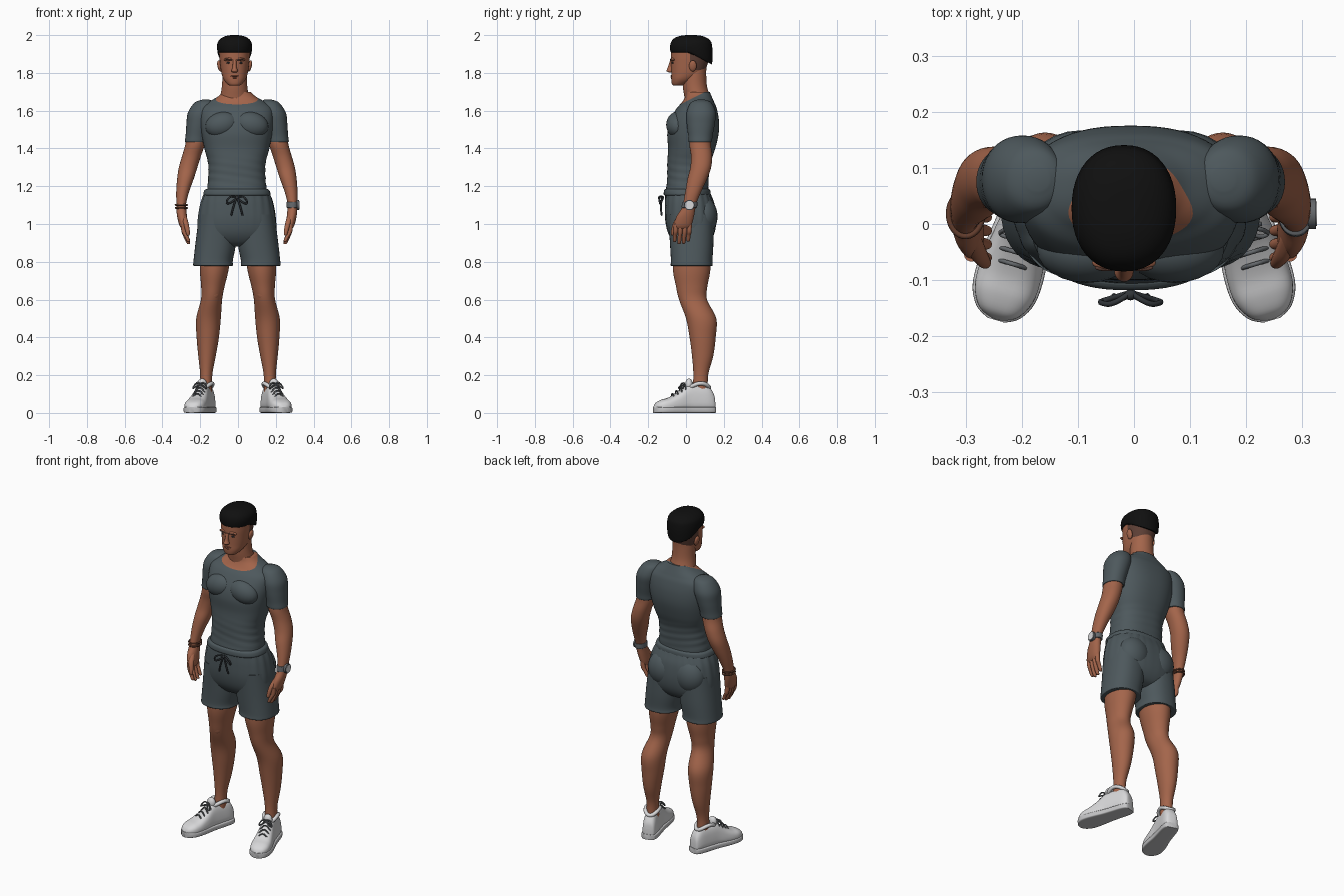
import bpy, bmesh, math
from mathutils import Vector, Matrix

if "Cube" in bpy.data.objects:
    bpy.data.objects.remove(bpy.data.objects["Cube"], do_unlink=True)


def material(name, r, g, b):
    m = bpy.data.materials.new(name)
    m.use_nodes = True
    m.diffuse_color = (r, g, b, 1)
    m.node_tree.nodes["Principled BSDF"].inputs["Base Color"].default_value = (r, g, b, 1)
    return m


CLOTH = material("slate cloth", .075, .098, .108)
SKIN = material("skin", .37, .13, .07)
HAIR = material("black hair", .005, .005, .005)
FADE = material("shaved hair", .11, .05, .036)
WHITE = material("white shoe", .68, .68, .69)
SOLE = material("pale sole", .55, .55, .56)
LACE = material("grey lace", .13, .14, .15)
DARK = material("dark cord", .03, .035, .04)
LIPS = material("lips", .24, .075, .045)
BRAID = material("brown bracelet", .12, .045, .025)

SIDES = ((1, "left"), (-1, "right"))
MID = -.006   # upper body stands slightly off centre
HEAD = -.018


def finish(bm, name, mats, rule=None):
    bmesh.ops.recalc_face_normals(bm, faces=bm.faces[:])
    for f in bm.faces:
        f.smooth = True
        if rule:
            f.material_index = rule(f.calc_center_median())
    me = bpy.data.meshes.new(name)
    bm.to_mesh(me)
    bm.free()
    for m in mats:
        me.materials.append(m)
    me.set_sharp_from_angle(angle=math.radians(50))
    ob = bpy.data.objects.new(name, me)
    bpy.context.collection.objects.link(ob)
    return ob


def spline(rows, steps):
    """Smooth in-between rows through the given rows."""
    out = []
    for i in range(len(rows) - 1):
        a, b = rows[max(i - 1, 0)], rows[i]
        c, d = rows[i + 1], rows[min(i + 2, len(rows) - 1)]
        for k in range(steps):
            t = k / steps
            out.append([(2*q + (r - p)*t + (2*p - 5*q + 4*r - s)*t*t
                         + (3*q - p - 3*r + s)*t**3) / 2 for p, q, r, s in zip(a, b, c, d)])
    return out + [list(rows[-1])]


def loft(name, rows, mats, power=2, place=lambda v: v, sides=40, steps=5, cuts=(), rule=None):
    """Skin over rings given as (x, y, z, radius x, radius y)."""
    bm = bmesh.new()
    rings = []
    for x, y, z, rx, ry in spline(rows, steps):
        ring = []
        for k in range(sides):
            a = math.tau * k / sides
            c, s = math.cos(a), math.sin(a)
            px = math.copysign(abs(c) ** (2 / power), c) * max(rx, .001)
            py = math.copysign(abs(s) ** (2 / power), s) * max(ry, .001)
            ring.append(bm.verts.new(place(Vector((x + px, y + py, z)))))
        rings.append(ring)
    for lo, hi in zip(rings, rings[1:]):
        for k in range(sides):
            n = (k + 1) % sides
            bm.faces.new((lo[k], lo[n], hi[n], hi[k]))
    bm.faces.new(rings[0])
    bm.faces.new(rings[-1])
    for co, no in cuts:
        bmesh.ops.bisect_plane(bm, geom=bm.verts[:] + bm.edges[:] + bm.faces[:],
                               plane_co=co, plane_no=no)
    return finish(bm, name, mats, rule)


def ball(name, loc, size, mat, turn=0):
    bm = bmesh.new()
    bmesh.ops.create_uvsphere(bm, u_segments=24, v_segments=14, radius=1)
    bm.transform(Matrix.Translation(loc) @ Matrix.Rotation(turn, 4, 'Y') @ Matrix.Diagonal((*size, 1)))
    return finish(bm, name, [mat])


def cord(name, points, radius, mat, closed=False):
    cu = bpy.data.curves.new(name, 'CURVE')
    cu.dimensions = '3D'
    cu.bevel_depth = radius
    cu.bevel_resolution = 2
    cu.use_fill_caps = True
    sp = cu.splines.new('NURBS')
    sp.points.add(len(points) - 1)
    for p, co in zip(sp.points, points):
        p.co = (*co, 1)
    sp.order_u = 3
    sp.use_endpoint_u = not closed
    sp.use_cyclic_u = closed
    cu.materials.append(mat)
    ob = bpy.data.objects.new(name, cu)
    bpy.context.collection.objects.link(ob)


def shift(s, offset):
    return lambda v: Vector((s * v.x + offset, v.y, v.z))


# Shirt body, with a slanted neckline and soft folds above the waist
def shirt_folds(v):
    fold = max(0, 1 - abs(v.z - 1.26) / .12)
    k = 1 + .012 * fold * math.sin(v.z * 150 + v.x * 22 + v.y * 9)
    return Vector((v.x * k + MID, v.y * k, v.z))


neck_co, neck_no = Vector((MID, .05, 1.674)), Vector((0, -.5, 1))
loft("shirt", [(0, .005, 1.165, .16, .113), (0, .01, 1.24, .152, .11), (0, .015, 1.32, .152, .114),
               (0, .03, 1.4, .172, .125), (0, .037, 1.48, .187, .136), (0, .045, 1.55, .195, .129),
               (0, .056, 1.61, .19, .107), (0, .064, 1.645, .15, .085), (0, .066, 1.675, .1, .07),
               (0, .063, 1.7, .072, .062)],
     [CLOTH, SKIN], 2.4, shirt_folds, 64, 8, [(neck_co, neck_no)],
     lambda c: int((c - neck_co).dot(neck_no) > 0))

# Shorts: seat, waistband, legs and rounded back
def gathers(offset, s=1):
    def place(v):
        k = 1 + .012 * math.sin(24 * math.atan2(v.y - .02, v.x)) * max(0, min(1, (v.z - .9) * 4))
        return Vector((s * v.x * k + offset, v.y * k, v.z))
    return place


loft("shorts_seat", [(0, .005, 1.175, .163, .117), (0, .012, 1.15, .178, .122), (0, .02, 1.1, .194, .132),
                     (0, .025, 1.02, .207, .135), (0, .028, .95, .205, .122), (0, .03, .9, .18, .09),
                     (0, .03, .88, .12, .05)], [CLOTH], 2.4, gathers(MID), 96)
loft("waistband", [(0, .006, 1.15, .172, .119), (0, .006, 1.158, .178, .124), (0, .006, 1.178, .172, .122),
                   (0, .006, 1.186, .16, .114)], [CLOTH], 2.4, shift(1, MID), 64)
for s, side in SIDES:
    loft(side + "_shorts_leg", [(.1, .025, 1.05, .1, .12), (.112, .03, .9, .107, .115),
                                (.125, .03, .81, .104, .11), (.126, .03, .782, .105, .111),
                                (.126, .03, .778, .098, .104)], [CLOTH], 2.3, shift(s, MID))
    ball(side + "_shorts_back", (s * .088 + MID, .095, 1.04), (.095, .072, .1), CLOTH)
    ball(side + "_chest", (s * .078 + MID, -.045, 1.525), (.09, .06, .068), CLOTH, s * .25)

# Drawstring bow
for s, side in SIDES:
    cord(side + "_bow_loop", [(MID, -.122, 1.142), (MID + s * .03, -.145, 1.152), (MID + s * .058, -.14, 1.12),
                              (MID + s * .045, -.135, 1.1), (MID, -.122, 1.138)], .005, DARK)
    cord(side + "_bow_tail", [(MID, -.122, 1.142), (MID + s * .015, -.14, 1.11), (MID + s * .03, -.128, 1.045)],
         .005, DARK)
ball("bow_knot", (MID, -.126, 1.14), (.011, .01, .01), DARK)

# Arms with sleeves, palms, fingers and thumbs
for s, side in SIDES:
    at = shift(s, MID)
    loft(side + "_sleeve", [(.165, .08, 1.658, .02, .02), (.172, .08, 1.642, .052, .055),
                            (.19, .08, 1.59, .069, .077), (.203, .078, 1.53, .064, .074),
                            (.213, .076, 1.47, .058, .065), (.217, .075, 1.438, .058, .062),
                            (.217, .075, 1.434, .052, .056)], [CLOTH], 2.1, at)
    loft(side + "_arm", [(.215, .075, 1.48, .05, .055), (.222, .075, 1.42, .051, .057),
                         (.24, .082, 1.36, .05, .056), (.258, .078, 1.3, .049, .055),
                         (.272, .06, 1.24, .044, .052), (.287, .038, 1.17, .034, .042),
                         (.294, .02, 1.11, .026, .035), (.294, .012, 1.08, .026, .037),
                         (.29, -.004, 1.04, .026, .046), (.283, -.016, .995, .022, .046),
                         (.279, -.02, .975, .014, .038)], [SKIN], 2.1, at)
    for i in range(4):
        y, drop = .018 - i * .024, .012 * abs(i - 1.6)
        loft(f"{side}_finger_{i + 1}", [(.284, y, 1.0, .013, .013), (.28, y, .96, .013, .012),
                                        (.268, y - .004, .92 + drop, .011, .011),
                                        (.256, y - .006, .893 + drop, .009, .009),
                                        (.254, y - .006, .888 + drop, .003, .003)], [SKIN], 2, at, 14, 4)
    loft(side + "_thumb", [(.283, -.02, 1.05, .014, .016), (.272, -.05, 1.01, .015, .016),
                           (.262, -.066, .97, .012, .012), (.258, -.07, .945, .009, .009),
                           (.257, -.07, .938, .003, .003)], [SKIN], 2, at, 16, 4)

# Watch on the left wrist, bracelet on the right
wrist = Vector((.294 + MID, .018, 1.1))
loft("watch_strap", [(.294, .017, 1.086, .029, .039), (.294, .018, 1.09, .031, .041),
                     (.294, .02, 1.112, .031, .041), (.294, .021, 1.116, .029, .039)],
     [LACE], 2.1, shift(1, MID))
for name, radius, depth, mat in (("watch_case", .027, .014, LACE), ("watch_dial", .022, .018, WHITE)):
    bm = bmesh.new()
    bmesh.ops.create_cone(bm, cap_ends=True, segments=28, radius1=radius, radius2=radius, depth=depth)
    bm.transform(Matrix.Translation(wrist + Vector((.029, 0, 0))) @ Matrix.Rotation(math.pi / 2, 4, 'Y'))
    finish(bm, name, [mat])
for i in range(2):
    cord(f"bracelet_{i + 1}", [(-.294 + MID + .031 * math.cos(a), .018 + .041 * math.sin(a),
                                1.085 + i * .016) for a in [k * math.tau / 14 for k in range(14)]],
         .005, BRAID, True)

# Legs
for s, side in SIDES:
    loft(side + "_leg", [(.115, .03, .92, .08, .095), (.125, .03, .77, .077, .1), (.133, .03, .67, .062, .083),
                         (.14, .037, .6, .056, .074), (.156, .08, .5, .065, .08), (.16, .088, .4, .059, .069),
                         (.164, .088, .3, .046, .056), (.168, .078, .2, .032, .039),
                         (.17, .075, .1, .033, .042)], [SKIN], 2, shift(s, 0))
    ball(side + "_kneecap", (s * .136, -.014, .635), (.04, .03, .045), SKIN)

# Shoes: profile lofted from heel to toe as (length, height, half width)
SHOE = [(0, .06, .018), (.008, .1, .034), (.04, .14, .043), (.1, .145, .045), (.15, .142, .047),
        (.2, .105, .053), (.25, .078, .057), (.29, .066, .053), (.32, .05, .036), (.334, .028, .012)]
for s, side in SIDES:
    heel, toe = Vector((s * .15, .15, 0)), Vector((s * .246, -.172, 0))
    along = (toe - heel).normalized()
    across = Vector((along.y, -along.x, 0))

    def foot(v):
        return heel + along * v.z + across * v.x * (1 - 2.2 * max(0, v.y - .04)) + Vector((0, 0, v.y))

    loft(side + "_shoe", [(0, h / 2 + .004, t, w, h / 2) for t, h, w in SHOE], [WHITE], 2.8, foot)
    loft(side + "_sole", [(0, .016, t * 1.01 - .002, w + .004, .016) for t, h, w in SHOE], [SOLE], 6, foot)
    ball(side + "_tongue", foot(Vector((0, .15, .14))), (.026, .02, .032), WHITE)
    cord(side + "_shoe_collar", [foot(Vector((.052 * math.cos(a), .145 + .012 * math.cos(2 * a),
                                              .085 + .056 * math.sin(a))))
                                 for a in [k * math.tau / 16 for k in range(16)]], .011, WHITE, True)
    for i in range(4):
        t, h = .165 + i * .022, .14 - i * .016
        cord(f"{side}_lace_{i + 1}", [foot(Vector((x * .036, h + .012 - .03 * x * x, t)))
                                      for x in (-1, -.5, 0, .5, 1)], .004, LACE)
    for e in (-1, 1):
        cord(f"{side}_lace_bow_{e + 2}", [foot(Vector((e * x, h, t))) for x, h, t in
             ((0, .155, .165), (.03, .165, .17), (.052, .125, .185), (.025, .14, .19), (0, .15, .168))],
             .004, LACE)

# Neck and head, with shaved back and sides
loft("neck", [(0, .07, 1.6, .1, .07), (0, .06, 1.67, .078, .068), (0, .047, 1.73, .067, .064),
              (0, .045, 1.8, .064, .062), (0, .05, 1.85, .06, .06)], [SKIN], 2, shift(1, HEAD))
loft("head", [(0, -.045, 1.732, .018, .014), (0, -.038, 1.738, .036, .035), (0, -.015, 1.765, .058, .063),
              (0, .008, 1.8, .07, .086), (0, .018, 1.85, .077, .097), (0, .023, 1.89, .081, .102),
              (0, .027, 1.93, .082, .103), (0, .027, 1.965, .07, .085), (0, .027, 1.98, .03, .04)],
     [SKIN, FADE], 2.2, shift(1, HEAD), 48, 6,
     [(Vector((0, .02, 0)), Vector((0, 1, 0))), (Vector((0, 0, 1.815)), Vector((0, 0, 1)))],
     lambda c: int(c.y > .02 and c.z > 1.815))


def hair_tilt(v):
    drop = .55 * max(0, v.y - .02) * max(0, min(1, (1.96 - v.z) / .05))
    return Vector((v.x + HEAD, v.y, v.z - drop))


loft("hair", [(0, .028, 1.908, .083, .106), (0, .028, 1.916, .09, .111), (0, .028, 1.945, .093, .112),
              (0, .027, 1.97, .085, .102), (0, .026, 1.988, .064, .08), (0, .026, 1.998, .034, .045),
              (0, .026, 2.0, .004, .006)], [HAIR], 2.2, hair_tilt, 48)

# Face
loft("nose", [(0, -.08, 1.802, .01, .008), (0, -.085, 1.81, .017, .018), (0, -.081, 1.83, .011, .015),
              (0, -.075, 1.868, .009, .009)], [SKIN], 2, shift(1, HEAD), 20)
ball("upper_lip", (HEAD, -.072, 1.783), (.023, .011, .005), LIPS)
ball("lower_lip", (HEAD, -.07, 1.774), (.019, .011, .005), LIPS)
ball("chin", (HEAD, -.057, 1.748), (.024, .018, .015), SKIN)
for s, side in SIDES:
    ball(side + "_eye", (HEAD + s * .031, -.07, 1.853), (.012, .006, .005), DARK)
    ball(side + "_brow_ridge", (HEAD + s * .03, -.069, 1.872), (.027, .012, .009), SKIN, s * .1)
    ball(side + "_eyebrow", (HEAD + s * .031, -.078, 1.871), (.021, .006, .004), FADE, -s * .12)
    ball(side + "_ear", (HEAD + s * .08, .036, 1.837), (.011, .02, .03), SKIN, s * .2)
